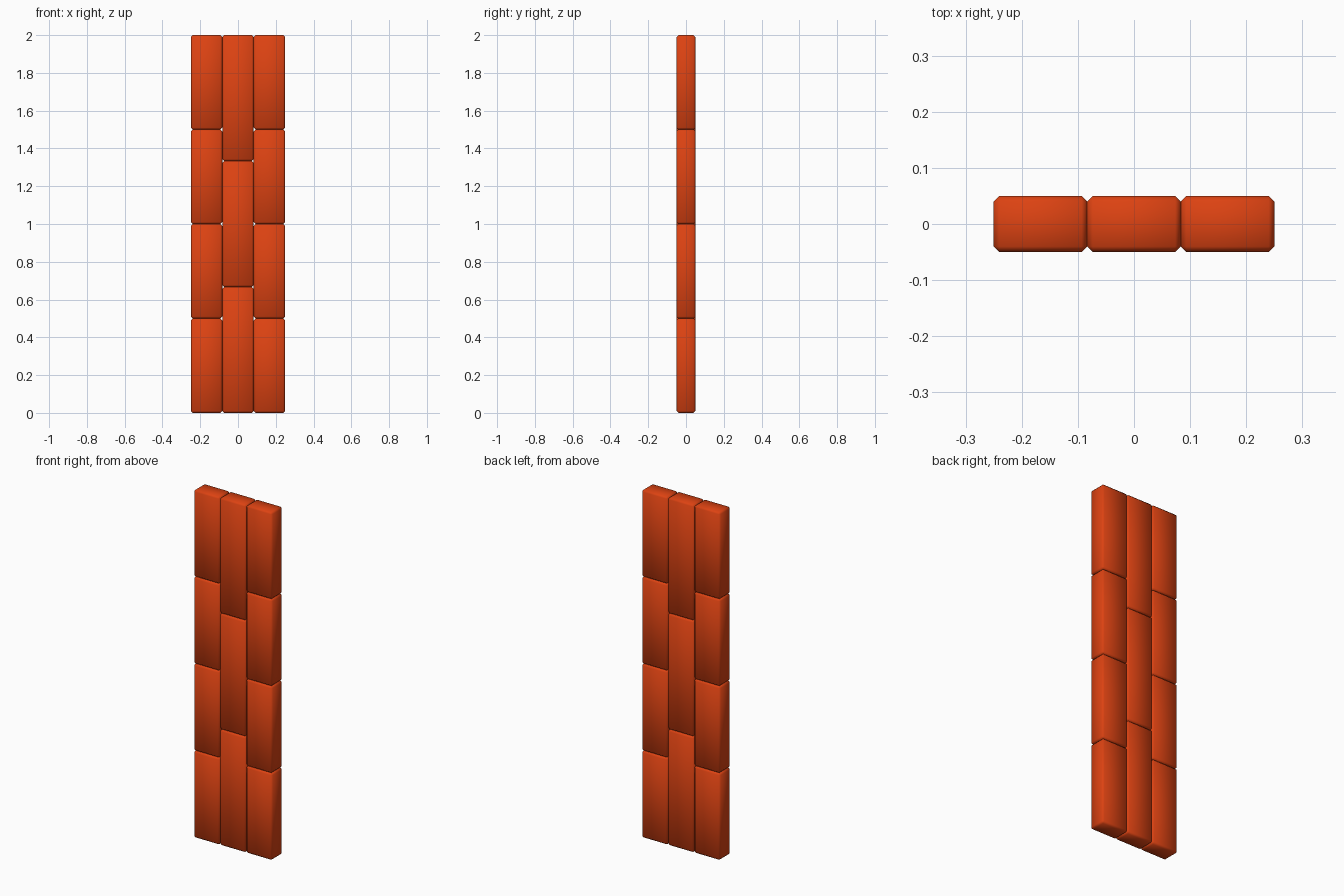
import bpy
import bmesh

if "Cube" in bpy.data.objects:
    bpy.data.objects.remove(bpy.data.objects["Cube"])

W, D, H = 0.5, 0.1, 2.0      # overall wall panel size
CHAMFER = 0.01

brick_mat = bpy.data.materials.new("brick orange red")
brick_mat.diffuse_color = (0.72, 0.055, 0.006, 1.0)
brick_mat.use_nodes = True
brick_mat.node_tree.nodes["Principled BSDF"].inputs["Base Color"].default_value = brick_mat.diffuse_color


def add_brick(name, x, z0, height):
    """One chamfered, softly shaded brick standing on z0."""
    bm = bmesh.new()
    bmesh.ops.create_cube(bm, size=1.0)
    bmesh.ops.scale(bm, vec=(W / 3, D, height), verts=bm.verts)
    bmesh.ops.translate(bm, vec=(0, 0, height / 2), verts=bm.verts)
    bmesh.ops.bevel(bm, geom=bm.edges[:], offset=CHAMFER, offset_type='OFFSET',
                    segments=1, profile=0.5, affect='EDGES')
    bmesh.ops.recalc_face_normals(bm, faces=bm.faces[:])
    for f in bm.faces:
        f.smooth = True
    mesh = bpy.data.meshes.new(name)
    bm.to_mesh(mesh)
    bm.free()
    mesh.materials.append(brick_mat)
    obj = bpy.data.objects.new(name, mesh)
    obj.location = (x, 0, z0)
    bpy.context.collection.objects.link(obj)


# three columns: four bricks on the sides, three longer ones in the middle
for label, x, count in (("left", -W / 3, 4), ("middle", 0, 3), ("right", W / 3, 4)):
    h = H / count
    for i in range(count):
        add_brick(f"{label}_brick_{i + 1}", x, i * h, h)
